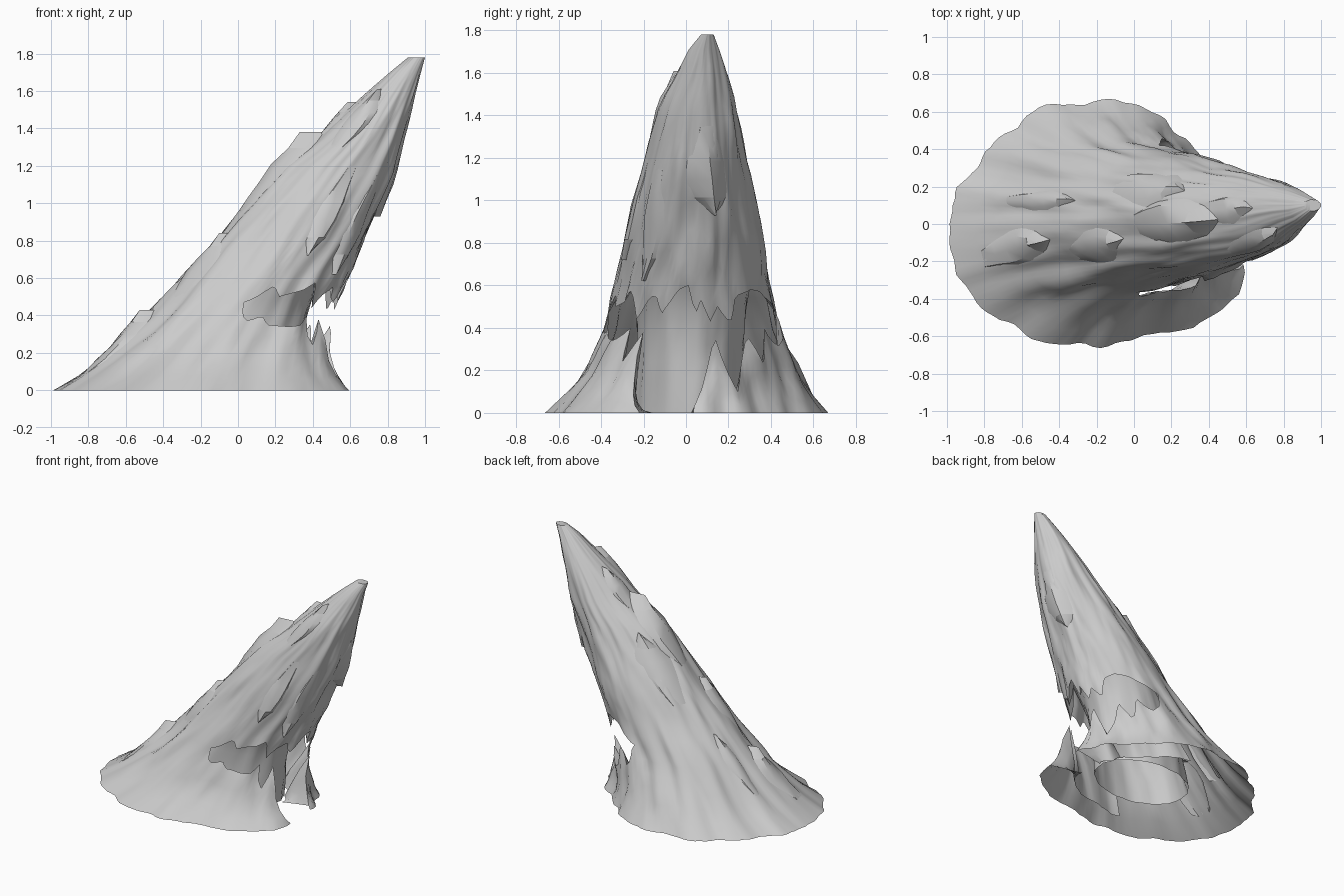
import bpy, bmesh, math
from mathutils import Vector, noise

if "Cube" in bpy.data.objects:
    bpy.data.objects.remove(bpy.data.objects["Cube"])

# Horizontal sections of the leaning rock: z, x min, x max, y min, y max
SPIRE = [(0, -1, .56, -.65, .65), (.07, -.87, .52, -.58, .60), (.18, -.73, .50, -.49, .53),
         (.4, -.49, .51, -.38, .44), (.6, -.29, .58, -.33, .39), (.8, -.12, .68, -.28, .36),
         (1, .05, .76, -.25, .32), (1.2, .24, .84, -.20, .28), (1.32, .41, .875, -.17, .26),
         (1.45, .54, .91, -.13, .23), (1.6, .70, .95, -.04, .19), (1.74, .86, .985, .03, .145),
         (1.78, .91, 1, .07, .13)]
CORE = [(0, -.43, .32, -.25, .28), (.3, -.34, .35, -.23, .27), (.47, -.22, .39, -.23, .28),
        (.6, -.12, .44, -.25, .30), (.8, .05, .60, -.23, .30)]
# Jagged cave edges: angle in degrees, height
LOWER = [(-92, .47), (-89, .40), (-83, .37), (-76, .40), (-70, .35), (-56, .34), (-50, .35),
         (-45, .40), (-40, .22), (-33, .38), (-26, .12), (-19, 0), (2, 0), (5, .08),
         (14, .37), (24, .10), (38, .37), (46, .22), (56, .41), (65, .31), (72, .35), (80, .47)]
UPPER = [(-92, .47), (-87, .50), (-80, .56), (-72, .50), (-58, .53), (-50, .58), (-42, .44),
         (-35, .52), (-28, .56), (-22, .46), (-10, .58), (-3, .60), (2, .46), (6, .53),
         (12, .43), (18, .50), (26, .42), (34, .55), (48, .58), (62, .57), (72, .52), (80, .47)]


def lerp_table(table, v):
    if v <= table[0][0]:
        return table[0][1:]
    for a, b in zip(table, table[1:]):
        if v <= b[0]:
            t = (v - a[0]) / (b[0] - a[0])
            return tuple(p + (q - p) * t for p, q in zip(a[1:], b[1:]))
    return table[-1][1:]


def point(table, deg, z, scale=1.0, lift=0.0, rough=1.0):
    x0, x1, y0, y1 = lerp_table(table, z)
    a = math.radians(deg)
    c, s = math.cos(a), math.sin(a)
    # broad lumps and long streaks that follow the lean of the rock
    n = .06 * noise.noise(Vector((c * 2.6, s * 2.6, z * 2.2 + 3)))
    n += .06 * noise.noise(Vector((c * 5, s * 5, z * 4)))
    n += .025 * noise.noise(Vector((c * 9, s * 9, z * 8)))
    r = scale * (1 + rough * n)
    if table is SPIRE:
        # the foot swells at the front right and is cut back at the rear left
        foot = max(0, 1 - z / .5)
        r *= 1 + .17 * foot * math.exp(-((deg + 36) / 20) ** 2)
        r *= 1 - .09 * foot * math.exp(-((deg - 143) / 18) ** 2)
        r *= 1 - .08 * foot * math.exp(-((deg - 38) / 15) ** 2)
    x = (x0 + x1) / 2 + c * ((x1 - x0) / 2 * r + lift)
    y = (y0 + y1) / 2 + s * ((y1 - y0) / 2 * r + lift)
    return Vector((min(1, max(-1, x)), y, z))


def finish(bm, name, angle=38):
    bmesh.ops.remove_doubles(bm, verts=bm.verts, dist=.0008)
    bmesh.ops.dissolve_degenerate(bm, edges=bm.edges, dist=.0005)
    me = bpy.data.meshes.new(name)
    bm.to_mesh(me)
    bm.free()
    ob = bpy.data.objects.new(name, me)
    bpy.context.collection.objects.link(ob)
    bpy.ops.object.select_all(action='DESELECT')
    ob.select_set(True)
    bpy.context.view_layer.objects.active = ob
    bpy.ops.object.shade_smooth_by_angle(angle=math.radians(angle))
    return ob


def skin(bm, cols, keep=None, closed=True):
    vs = [[bm.verts.new(p) for p in col] for col in cols]
    n = len(vs)
    for i in range(n if closed else n - 1):
        a, b = vs[i], vs[(i + 1) % n]
        for j in range(len(a) - 1):
            if keep is None or keep(i, (i + 1) % n, j):
                bm.faces.new((a[j], b[j], b[j + 1], a[j + 1]))
    return vs


# Rock shell: broken lower wall and overhanging upper spire around the cave mouth
STEP = 3
angles = [-180 + STEP * i for i in range(int(360 / STEP))]
edge_lo = [lerp_table(LOWER, a)[0] for a in angles]
edge_hi = [lerp_table(UPPER, a)[0] for a in angles]
mouth = [h - l > .02 for l, h in zip(edge_lo, edge_hi)]
bm = bmesh.new()
N_LO, N_IN, N_UP = 6, 3, 18

low_cols, up_cols = [], []
for a, l, h in zip(angles, edge_lo, edge_hi):
    col = [point(SPIRE, a, l * j / N_LO) for j in range(N_LO + 1)]
    # inner face of the broken wall
    for j in range(1, N_IN + 1):
        t = j / N_IN
        col.append(point(SPIRE, a, l * (1 - t), 1 - .07 * t ** .5 - .22 * t))
    low_cols.append(col)
    # inner roof of the cave, then the outside up to the tip
    col = []
    for j in range(N_IN, 0, -1):
        t = j / N_IN
        col.append(point(SPIRE, a, h + (.76 - h) * t, 1 - .08 * t ** .5 - .2 * t))
    col += [point(SPIRE, a, h + (1.78 - h) * j / N_UP) for j in range(N_UP + 1)]
    up_cols.append(col)

skin(bm, low_cols, lambda i, k, j: (edge_lo[i] > .03 or edge_lo[k] > .03)
     and (j < N_LO or mouth[i] or mouth[k]))
up = skin(bm, up_cols, lambda i, k, j: j >= N_IN or mouth[i] or mouth[k])
bm.faces.new([c[-1] for c in up])
finish(bm, "rock_spire", 45)

# Inner column forming the back wall of the cave
bm = bmesh.new()
skin(bm, [[point(CORE, a, .8 * j / 10, rough=.7) for j in range(11)]
          for a in range(-180, 180, 6)])
finish(bm, "cave_column", 45)


# Raised rock slabs lying along the spire, each ending in a sharp lip
def slab(name, deg0, deg1, z0, z1, width, lift, steps=5):
    bm = bmesh.new()
    cols = [[], [], [], [], []]
    for i in range(steps + 1):
        s = i / steps
        z, d = z0 + (z1 - z0) * s, deg0 + (deg1 - deg0) * s
        w = width * (1 - s ** 3) * (.45 + .55 * min(1, s * 2))
        for col, (k, f) in zip(cols, ((-1, -.03), (-.5, .7), (0, 1), (.5, .6), (1, -.03))):
            out = lift * s * f if f > 0 else f * (1 - s)
            col.append(point(SPIRE, d + k * w, z, lift=out))
    vs = skin(bm, cols, closed=False)
    # undercut end of the lip
    root = bm.verts.new(point(SPIRE, deg1, z1 - (z1 - z0) * .12, .9))
    for k in range(4):
        a, b = vs[k], vs[k + 1]
        bm.faces.new((a[-2], b[-2], root))
    bmesh.ops.recalc_face_normals(bm, faces=bm.faces)
    return finish(bm, name)


SLABS = [(-172, -174, .95, 1.38, 45, .13), (-115, -122, 1.3, 1.61, 40, .045),
         (-150, -158, .5, .84, 24, .05), (-160, -164, .1, .43, 18, .08),
         (148, 146, .75, 1.18, 34, .04), (172, 172, 1.28, 1.54, 36, .05),
         (168, 165, .2, .56, 12, .035), (14, 18, 1.35, .93, 36, .04),
         (-75, -70, 1.2, .72, 18, .025), (-40, -38, 1.15, .62, 18, .03)]
for i, args in enumerate(SLABS):
    slab(f"rock_slab_{i + 1}", *args)
